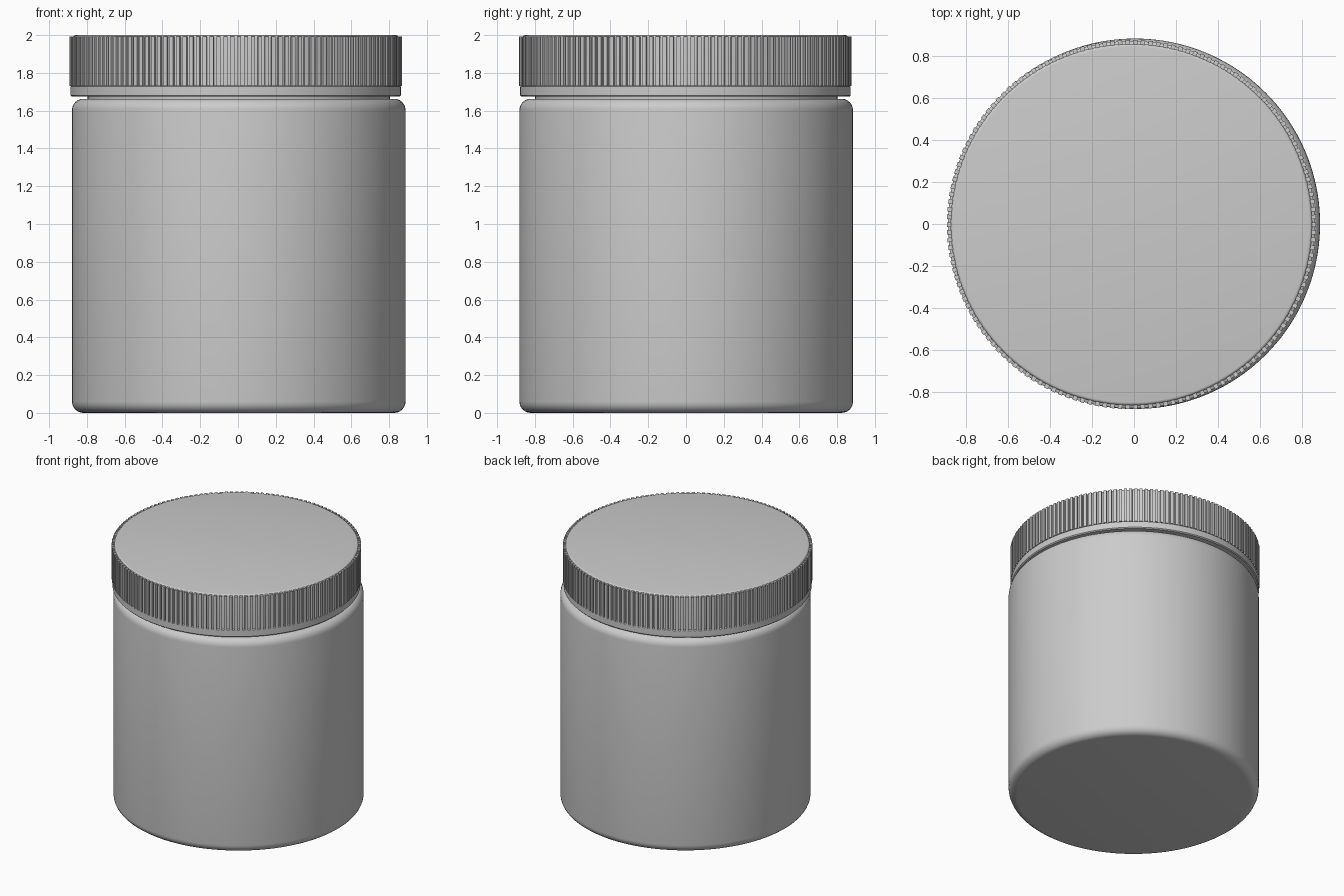
import bpy, bmesh, math

if "Cube" in bpy.data.objects:
    bpy.data.objects.remove(bpy.data.objects["Cube"])

SEG = 160
RIBS = 150

grey = bpy.data.materials.new("plain grey")
grey.diffuse_color = (0.6, 0.6, 0.6, 1)
grey.use_nodes = True
grey.node_tree.nodes["Principled BSDF"].inputs["Base Color"].default_value = grey.diffuse_color


def arc(cx, cz, r, a0, a1, n=6):
    """Points of a rounded corner, angles in degrees."""
    return [(cx + r * math.cos(math.radians(a0 + (a1 - a0) * i / n)),
             cz + r * math.sin(math.radians(a0 + (a1 - a0) * i / n))) for i in range(n + 1)]


def finish(bm, name, loc):
    bmesh.ops.recalc_face_normals(bm, faces=bm.faces)
    me = bpy.data.meshes.new(name)
    bm.to_mesh(me)
    bm.free()
    me.materials.append(grey)
    ob = bpy.data.objects.new(name, me)
    ob.location = (loc[0], loc[1], 0)
    bpy.context.collection.objects.link(ob)
    bpy.ops.object.select_all(action='DESELECT')
    ob.select_set(True)
    bpy.context.view_layer.objects.active = ob
    bpy.ops.object.shade_smooth_by_angle(angle=math.radians(35))
    return ob


def lathe(name, profile, loc):
    """Closed solid turned from an (r, z) profile, capped at both ends."""
    bm = bmesh.new()
    rings = [[bm.verts.new((r * math.cos(2 * math.pi * i / SEG),
                            r * math.sin(2 * math.pi * i / SEG), z)) for i in range(SEG)]
             for r, z in profile]
    for a, b in zip(rings, rings[1:]):
        for i in range(SEG):
            j = (i + 1) % SEG
            bm.faces.new((a[i], a[j], b[j], b[i]))
    bm.faces.new(rings[0][::-1])
    bm.faces.new(rings[-1])
    return finish(bm, name, loc)


JAR = (0.004, 0.001)
LID = (-0.012, -0.003)

# Jar body with rounded base and shoulder, and the neck going up into the lid
lathe("jar_body",
      arc(0.823, 0.06, 0.06, -90, 0) + arc(0.823, 1.603, 0.06, 0, 90)
      + [(0.80, 1.663), (0.80, 1.70)], JAR)

# Screw lid: plain lower band, recessed wall behind the ribs, softened top edge
lathe("lid",
      [(0.79, 1.674), (0.868, 1.674), (0.875, 1.681), (0.875, 1.728), (0.862, 1.733)]
      + arc(0.847, 1.985, 0.015, 0, 90, 4), LID)

# Grip ribs round the lid
bm = bmesh.new()
half = math.pi / RIBS * 0.58
for k in range(RIBS):
    a = 2 * math.pi * k / RIBS
    corners = [(0.855, -half), (0.880, -half), (0.880, half), (0.855, half)]
    lo, hi = [[bm.verts.new((r * math.cos(a + d), r * math.sin(a + d), z)) for r, d in corners]
              for z in (1.73, 1.993)]
    bm.faces.new(lo[::-1])
    bm.faces.new(hi)
    for i in range(4):
        j = (i + 1) % 4
        bm.faces.new((lo[i], lo[j], hi[j], hi[i]))
finish(bm, "lid_grip_ribs", LID)
